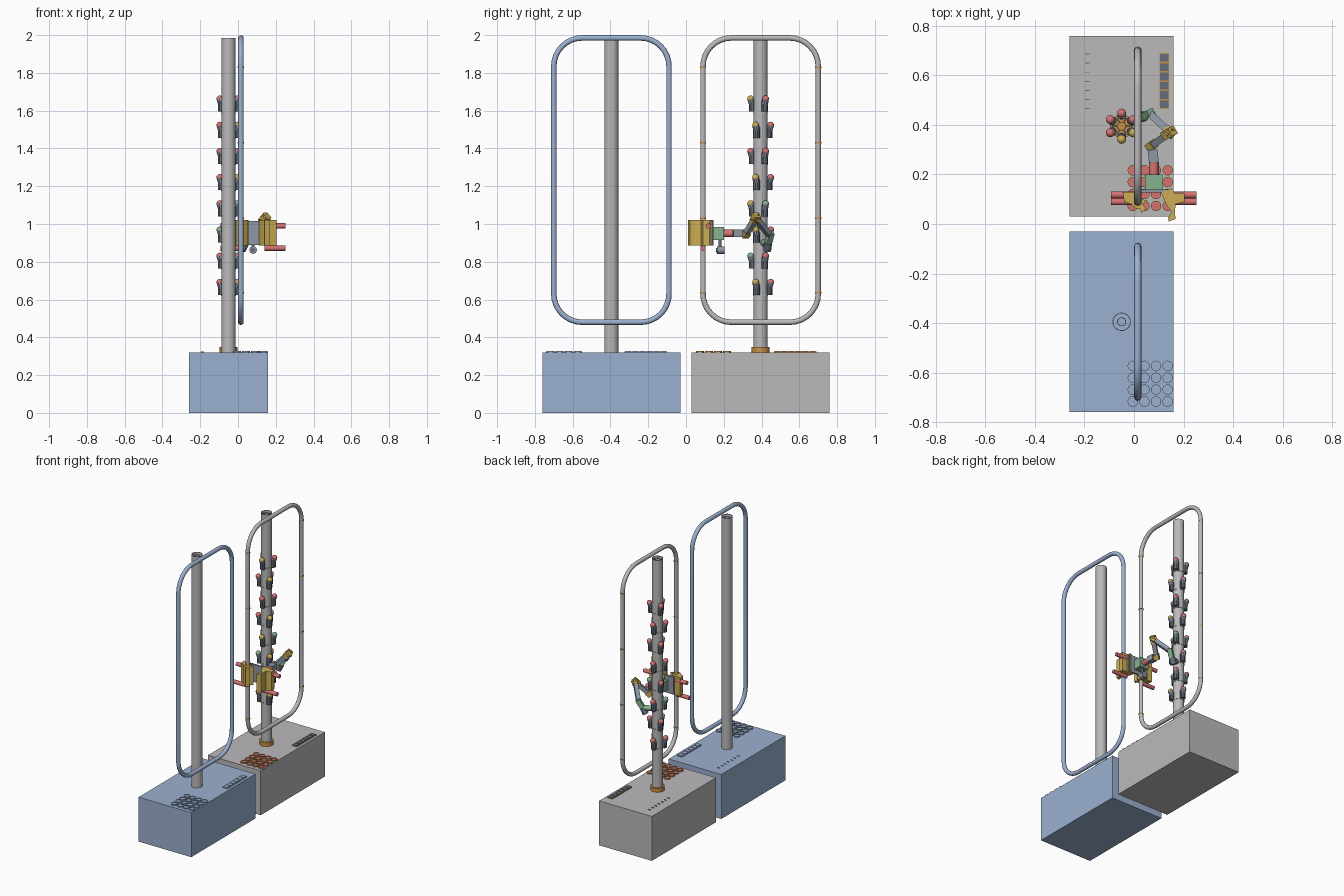
import bpy, bmesh, math
from mathutils import Vector, Matrix

cube = bpy.data.objects.get("Cube")
if cube:
    bpy.data.objects.remove(cube, do_unlink=True)


def material(name, rgb):
    m = bpy.data.materials.new(name)
    m.use_nodes = True
    m.diffuse_color = (*rgb, 1)
    m.node_tree.nodes["Principled BSDF"].inputs["Base Color"].default_value = (*rgb, 1)
    return m


BLUE = material("pale blue", (.33, .44, .63))
GREY = material("light grey", (.5, .49, .5))
RED = material("soft red", (.66, .17, .17))
YELLOW = material("mustard yellow", (.6, .42, .09))
GREEN = material("sage green", (.24, .45, .28))
SLATE = material("dark slate", (.13, .16, .2))
STEEL = material("steel", (.27, .31, .38))
ORANGE = material("orange", (.58, .28, .06))


def finish(bm, name, mat, smooth=False):
    bmesh.ops.recalc_face_normals(bm, faces=bm.faces)
    me = bpy.data.meshes.new(name)
    bm.to_mesh(me)
    bm.free()
    me.materials.append(mat)
    ob = bpy.data.objects.new(name, me)
    bpy.context.collection.objects.link(ob)
    if smooth:
        bpy.context.view_layer.objects.active = ob
        bpy.ops.object.select_all(action='DESELECT')
        ob.select_set(True)
        bpy.ops.object.shade_smooth_by_angle(angle=math.radians(35))
    return ob


def box(name, mat, lo, hi):
    bm = bmesh.new()
    lo, hi = Vector(lo), Vector(hi)
    size = hi - lo
    bmesh.ops.create_cube(bm, size=1, matrix=Matrix.Translation((lo + hi) / 2) @ Matrix.Diagonal((*size, 1)))
    return finish(bm, name, mat)


def rod(name, mat, a, b, r, r2=None, sides=16, square=False):
    a, b = Vector(a), Vector(b)
    d = b - a
    rot = d.to_track_quat('Z', 'Y').to_matrix().to_4x4()
    if square:
        rot = rot @ Matrix.Rotation(math.pi / 4, 4, 'Z')
    bm = bmesh.new()
    bmesh.ops.create_cone(bm, cap_ends=True, segments=4 if square else sides, radius1=r,
                          radius2=r if r2 is None else r2, depth=d.length,
                          matrix=Matrix.Translation((a + b) / 2) @ rot)
    return finish(bm, name, mat, not square)


def ball(name, mat, centre, r):
    bm = bmesh.new()
    bmesh.ops.create_uvsphere(bm, u_segments=12, v_segments=8, radius=r, matrix=Matrix.Translation(centre))
    return finish(bm, name, mat, True)


def tube(name, mat, x, y, z0, z1, outer, inner, sides=24):
    # open pipe with a wall thickness
    bm = bmesh.new()
    rings = []
    for r, z in ((outer, z0), (outer, z1), (inner, z1), (inner, z0)):
        rings.append([bm.verts.new((x + r * math.cos(t), y + r * math.sin(t), z))
                      for t in (2 * math.pi * k / sides for k in range(sides))])
    for i in range(4):
        p, q = rings[i], rings[(i + 1) % 4]
        for k in range(sides):
            j = (k + 1) % sides
            bm.faces.new((p[k], p[j], q[j], q[k]))
    return finish(bm, name, mat, True)


def prism(name, mat, points, z0, z1):
    bm = bmesh.new()
    face = bm.faces.new([bm.verts.new((x, y, z0)) for x, y in points])
    top = bmesh.ops.extrude_face_region(bm, geom=[face])["geom"]
    bmesh.ops.translate(bm, verts=[v for v in top if isinstance(v, bmesh.types.BMVert)], vec=(0, 0, z1 - z0))
    return finish(bm, name, mat)


def loop_rail(name, mat, yc):
    # rounded rectangle path swept with a round section
    x, hw, zlo, zhi, rad, steps, r, sides = .015, .305, .48, 1.985, .15, 8, .0145, 12
    corners = ((hw - rad, zhi - rad, 0), (rad - hw, zhi - rad, 90),
               (rad - hw, zlo + rad, 180), (hw - rad, zlo + rad, 270))
    bm = bmesh.new()
    rings = []
    for cy, cz, start in corners:
        for s in range(steps + 1):
            t = math.radians(start + 90 * s / steps)
            ring = []
            for k in range(sides):
                a = 2 * math.pi * k / sides
                w = rad + r * math.cos(a)
                ring.append(bm.verts.new((x + r * math.sin(a), yc + cy + w * math.cos(t), cz + w * math.sin(t))))
            rings.append(ring)
    for i, p in enumerate(rings):
        q = rings[(i + 1) % len(rings)]
        for k in range(sides):
            j = (k + 1) % sides
            bm.faces.new((p[k], p[j], q[j], q[k]))
    finish(bm, name, mat, True)


PX, DECK, TOP = -.05, .32, 1.985


def station(label, yc, body, cell_rim, cell_fill, strip, tile):
    box(label + "_base", body, (-.26, yc - .365, 0), (.16, yc + .365, DECK))
    tube(label + "_post", GREY, PX, yc, DECK, TOP, .037, .034)
    tube(label + "_post_core", body, PX, yc, DECK, TOP - .01, .018, .015)
    loop_rail(label + "_loop_rail", body, yc)
    # round cells at the front of the deck
    for i in range(4):
        for j in range(4):
            x, y = -.005 + .047 * i, yc - .322 + .048 * j
            tube(label + "_cell_rim", cell_rim, x, y, DECK, DECK + .008, .021, .018, 16)
            rod(label + "_cell_floor", cell_fill, (x, y, DECK), (x, y, DECK + .005), .018)
    # tiled strip and slots at the back of the deck
    box(label + "_strip", strip, (.103, yc + .07, DECK), (.142, yc + .295, DECK + .005))
    for i in range(6):
        y = yc + .073 + .0375 * i
        box(label + "_strip_tile", tile, (.106, y, DECK), (.139, y + .031, DECK + .008))
    for i in range(7):
        y = yc + .07 + .0365 * i
        box(label + "_slot", SLATE if body is GREY else body, (-.197, y, DECK), (-.18, y + .004, DECK + .004))


station("front", -.395, BLUE, BLUE, BLUE, BLUE, BLUE)
station("rear", .395, GREY, ORANGE, RED, ORANGE, SLATE)

# rear post collar, top spokes and rail bands
Y = .395
rod("post_collar", ORANGE, (PX, Y, DECK), (PX, Y, DECK + .028), .047, sides=24)
for k in range(6):
    d = Vector((math.cos(k * math.pi / 3), math.sin(k * math.pi / 3), 0))
    c = Vector((PX, Y, TOP - .015))
    rod("post_spoke", SLATE, c + d * .017, c + d * .035, .004, square=True)
for y in (Y - .305, Y + .305):
    for z in (.635, 1.03, 1.43, 1.83):
        rod("rail_band", ORANGE, (.015, y, z - .004), (.015, y, z + .004), .0165, sides=12)

# tiers of capped pods around the rear post
for level in range(8):
    z = .665 + .1386 * level
    tube("pod_ring", GREY, PX, Y, z - .045, z - .035, .040, .036)
    for k in range(3):
        a = math.radians(120 * k + (30 if level % 2 else 90))
        out = Vector((math.cos(a), math.sin(a), 0))
        c = Vector((PX, Y, z)) + out * .044
        rod("pod_body", SLATE, c - Vector((0, 0, .04)), c + Vector((0, 0, .015)), .018, sides=10)
        rod("pod_neck", STEEL, c, c + out * .008 + Vector((0, 0, .025)), .018, sides=10)
        cap = YELLOW if k == 2 and level % 4 != 1 else GREEN if (k + level) % 7 == 3 else RED
        ball("pod_cap", cap, c + out * .009 + Vector((0, 0, .027)), .018)

# gripper: back plate, two jaws, cross rods
GX = .08
box("gripper_plate", STEEL, (.0, .128, .89), (.16, .14, 1.015))
left_jaw = [(-.045, .13), (-.04, .09), (-.01, .08), (.0, .065), (.025, .06), (.03, .045),
            (.05, .062), (.035, .08), (.055, .095), (.03, .1), (.02, .128)]
right_jaw = [(.11, .128), (.15, .145), (.165, .125), (.205, .125), (.205, .09), (.168, .08),
             (.165, .045), (.168, .02), (.14, .01), (.138, .025), (.152, .05), (.135, .07), (.12, .1)]
prism("jaw_inner", YELLOW, left_jaw, .885, 1.02)
prism("jaw_outer", YELLOW, right_jaw, .885, 1.02)
for y, z in ((.118, .99), (.09, .872)):
    for s in (-1, 1):
        rod("jaw_rod", RED, (GX + s * .06, y, z), (GX + s * .172, y, z), .014)

# wrist and sensor
box("wrist_block", GREEN, (.045, .14, .915), (.115, .2, .985))
rod("wrist_pin", RED, (GX, .2, .95), (GX, .25, .95), .02)
rod("wrist_motor", STEEL, (.08, .25, .95), (.075, .3, .95), .028, square=True)
rod("sensor_body", STEEL, (GX, .165, .862), (GX, .205, .862), .02)
rod("sensor_lens", SLATE, (GX, .16, .862), (GX, .166, .862), .012)
rod("sensor_stem", SLATE, (GX, .18, .875), (GX, .18, .92), .008)

# jointed arm reaching the rear post
wrist, elbow = Vector((.07, .315, .945)), Vector((.145, .37, 1.03))
shoulder, foot = Vector((.07, .44, .945)), Vector((.04, .435, .9))
for a, b in ((wrist, elbow), (elbow, shoulder)):
    rod("arm_link", STEEL, a, b, .02, square=True)
    d = (b - a).normalized()
    rod("arm_joint", YELLOW, a - d * .014, a + d * .018, .026, square=True)
rod("elbow_cap", YELLOW, elbow - Vector((.02, .012, .02)), elbow + Vector((.012, .006, .018)), .026, square=True)
rod("shoulder_joint", GREEN, shoulder + Vector((0, .01, .01)), foot, .022, square=True)
rod("shoulder_motor", SLATE, foot, (.02, .43, .86), .021)
rod("post_mount", GREEN, foot, (PX + .03, .41, .9), .018)
